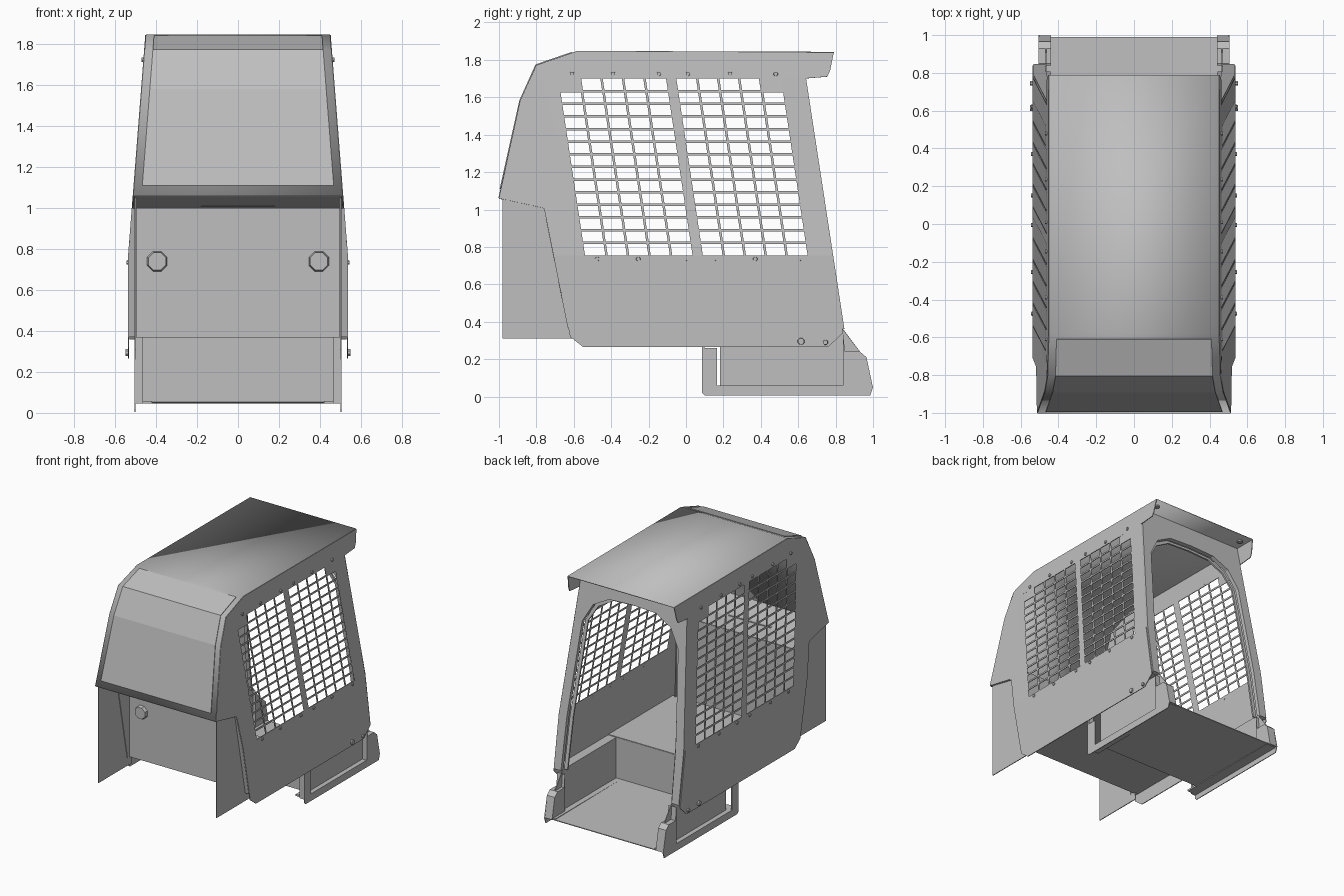
import bpy, bmesh, math
from mathutils import Matrix, Vector

cube = bpy.data.objects.get("Cube")
if cube:
    bpy.data.objects.remove(cube, do_unlink=True)

# Single painted-steel colour
steel = bpy.data.materials.new("grey_paint")
steel.use_nodes = True
GREY = (0.52, 0.52, 0.52, 1)
steel.diffuse_color = GREY
steel.node_tree.nodes["Principled BSDF"].inputs["Base Color"].default_value = GREY


def side_x(z):
    """Half width of the cab at height z: upright below the sill, leaning in above."""
    return 0.535 - 0.078 * max(0, z - 0.755)


def finish(name, bm, thick=0, mirror=False):
    mesh = bpy.data.meshes.new(name)
    bm.to_mesh(mesh)
    bm.free()
    mesh.materials.append(steel)
    ob = bpy.data.objects.new(name, mesh)
    bpy.context.collection.objects.link(ob)
    if thick:
        mod = ob.modifiers.new("Thickness", 'SOLIDIFY')
        mod.thickness, mod.offset = thick, 0
    if mirror:
        ob.modifiers.new("Mirror", 'MIRROR')
    return ob


def sheet(name, polys, thick=0.006, mirror=True):
    """Thin plates from lists of 3D corners."""
    bm = bmesh.new()
    for poly in polys:
        bm.faces.new([bm.verts.new(p) for p in poly])
    bmesh.ops.remove_doubles(bm, verts=bm.verts, dist=0.0005)
    return finish(name, bm, thick, mirror)


def ribbon(name, path, half, thick=0.006):
    """Plate folded along a (y, z) path, spanning the cab width."""
    bm = bmesh.new()
    rows = [[bm.verts.new((s * half(z), y, z)) for s in (-1, 1)] for y, z in path]
    for a, b in zip(rows, rows[1:]):
        bm.faces.new((a[0], a[1], b[1], b[0]))
    return finish(name, bm, thick)


def box(name, lo, hi, mirror=True):
    bm = bmesh.new()
    bmesh.ops.create_cube(bm, size=1)
    for v in bm.verts:
        v.co = [l + (c + 0.5) * (h - l) for c, l, h in zip(v.co, lo, hi)]
    return finish(name, bm, 0, mirror)


def discs(name, items, axis, depth, sides=8):
    """Short cylinders; items are (centre, radius)."""
    bm = bmesh.new()
    turn = Vector((0, 0, 1)).rotation_difference(Vector(axis)).to_matrix().to_4x4()
    spin = Matrix.Rotation(math.pi / sides, 4, 'Z')
    for centre, r in items:
        bmesh.ops.create_cone(bm, cap_ends=True, segments=sides, radius1=r, radius2=r * 0.85,
                              depth=depth, matrix=Matrix.Translation(centre) @ turn @ spin)
    return finish(name, bm, 0, True)


def on_side(points):
    return [(side_x(z), y, z) for y, z in points]


# Side panels, built around two leaning windows
SILL, HEAD, LEAN = 0.755, 1.70, 0.15


def lean(y, z):
    return y - LEAN * (z - SILL)


A0, A1, B0, B1 = -0.54, 0.035, 0.09, 0.65
lower = [(-.706, SILL), (-.62, .32), (-.55, .265), (.76, .265), (.84, .34), (.776, SILL),
         (B1, SILL), (B0, SILL), (A1, SILL), (A0, SILL)]
front = [(-.706, SILL), (A0, SILL), (lean(A0, HEAD), HEAD), (-.831, HEAD), (-.885, 1.58),
         (-1, 1.06), (-.77, 1.01), (-.755, 1.0)]
upper = [(-.831, HEAD), (-.8, 1.77), (-.58, 1.845), (.79, 1.84), (.77, 1.74), (.755, 1.71),
         (.632, HEAD), (lean(B1, HEAD), HEAD), (lean(B0, HEAD), HEAD),
         (lean(A1, HEAD), HEAD), (lean(A0, HEAD), HEAD)]
rear = [(B1, SILL), (.776, SILL), (.632, HEAD), (lean(B1, HEAD), HEAD)]
middle = [(A1, SILL), (B0, SILL), (lean(B0, HEAD), HEAD), (lean(A1, HEAD), HEAD)]
sheet("side_panel", [on_side(p) for p in (lower, front, upper, rear, middle)])

# Window guards: leaning bars, level bars and one blanked corner cell each
ROWS, COLS, BAR = 14, 5, 0.0065
pitch = (HEAD - SILL) / ROWS
bars = []


def guard_quad(y0, y1, z0, z1):
    bars.append(on_side([(lean(y0, z0), z0), (lean(y1, z0), z0),
                         (lean(y1, z1), z1), (lean(y0, z1), z1)]))


for y0, y1, blank in ((A0, A1, 0), (B0, B1, COLS - 1)):
    step = (y1 - y0) / COLS
    for c in range(1, COLS):
        guard_quad(y0 + c * step - BAR, y0 + c * step + BAR, SILL, HEAD)
    for r in range(1, ROWS):
        z = SILL + r * pitch
        guard_quad(y0, y1, z - BAR, z + BAR)
    guard_quad(y0 + blank * step, y0 + (blank + 1) * step, HEAD - pitch, HEAD)
sheet("window_guard", bars, 0.005)

# Guard bolts and pivot bolts
bolts = [((side_x(1.72) + .004, y, 1.725), .013) for y in (-.61, -.39, -.145, .01, .235, .48)]
bolts += [((.538, y, .735), .013) for y in (-.475, -.255, -.005, .15, .37, .62)]
discs("guard_bolt", bolts, (1, 0, 0), .014)
discs("pivot_bolt", [((.541, .615, .295), .02), ((.541, .745, .29), .015)], (1, 0, 0), .018)

# Hood and roof, with a shallow plate on the sloping hood
hood = ribbon("hood_and_roof", [(-1, 1.06), (-.885, 1.58), (-.8, 1.77), (-.58, 1.845), (.79, 1.84)],
              side_x)
ribbon("hood_plate", [(-.994, 1.11), (-.889, 1.582), (-.803, 1.774), (-.61, 1.84)],
       lambda z: side_x(z) - .04, .005)
bpy.ops.object.select_all(action='DESELECT')
hood.select_set(True)
bpy.context.view_layer.objects.active = hood
bpy.ops.object.shade_smooth_by_angle(angle=math.radians(25))
discs("roof_bolt", [((.39, .72, 1.832), .022)], (0, 0, 1), .012)

# Ledge under the hood, front wall, seat deck and footwell
ribbon("hood_ledge", [(-1, 1.06), (-.77, 1.01), (-.6, 1.0)], lambda z: side_x(z) - .003)
box("ledge_strip", (-.18, -.79, 1.008), (.18, -.77, 1.02), False)
ribbon("front_wall", [(-.6, 1.0), (-.6, .37)], lambda z: .5)
ribbon("seat_deck", [(-.6, .37), (.185, .37)], lambda z: .53)
ribbon("seat_riser", [(.185, .37), (.185, .055)], lambda z: .465)
ribbon("footwell_floor", [(.185, .055), (.99, .05)], lambda z: .465)
sheet("footwell_wall", [[(.465, .185, .055), (.465, .97, .055), (.465, .93, .24),
                         (.465, .835, .365), (.465, .185, .365)],
                        [(.465, .185, .365), (.465, .835, .365), (.533, .835, .365),
                         (.533, .185, .365)]])
discs("front_lamp", [((.395, -.612, .74), .054)], (0, -1, 0), .03)

# Front cheek plates and the flange joining them to the side panels
sheet("cheek_plate", [[(.502, -.98, 1.055), (.502, -.98, .31), (.502, -.58, .31),
                       (.502, -.6, 1.0), (.502, -.77, 1.01)]])
sheet("cheek_flange", [[(.495, -.63, .37), (side_x(.37), -.63, .37),
                        (side_x(SILL), -.706, SILL), (side_x(1), -.755, 1.0), (.495, -.755, 1.0)]])

# Base side frames with their open slot
sheet("base_frame", [
    [(.503, y, z) for y, z in ((.085, .02), (.1, .005), (.985, .005), (1, .05), (.997, .06),
                               (.165, .06), (.165, .26), (.085, .26))],
    [(.503, y, z) for y, z in ((.84, .06), (.997, .06), (.965, .21), (.93, .24), (.85, .24),
                               (.84, .34))]])
box("base_post", (.465, .085, .045), (.503, .1, .37))
box("base_rail", (.42, .1, .045), (.503, .985, .058))

# Rear corner blocks, extruded from their side profile
profile = [(.84, .05), (.997, .05), (.965, .21), (.93, .24), (.85, .24), (.84, .34)]
bm = bmesh.new()
face = bm.faces.new([bm.verts.new((.44, y, z)) for y, z in profile])
ext = bmesh.ops.extrude_face_region(bm, geom=[face])
bmesh.ops.translate(bm, vec=(.062, 0, 0),
                    verts=[v for v in ext["geom"] if isinstance(v, bmesh.types.BMVert)])
bmesh.ops.recalc_face_normals(bm, faces=bm.faces)
finish("rear_corner", bm, 0, True)


# Door frame: leaning half ring with a chamfered arch
def on_door(x, z):
    return (x, .835 - (z - .34) * .153, z)


def door_ring(name, outer, inner, thick):
    quads = [[on_door(*p) for p in (outer[i], outer[i + 1], inner[i + 1], inner[i])]
             for i in range(len(outer) - 1)]
    return sheet(name, quads, thick)


def edge(z):
    return (side_x(z) - .004, z)


opening = [(.47, .36), (.462, SILL), (.408, 1.46), (.33, 1.6), (.2, 1.67), (0, 1.68)]
door_ring("door_frame", [edge(.36), edge(SILL), edge(1.5), edge(1.7), (.33, 1.835), (0, 1.835)],
          opening, .03)
sheet("door_header_corner", [[on_door(*p) for p in (edge(1.7), edge(1.835), (.33, 1.835))]], .03)
# Inner seal lip around the opening
lip = [(x * .94, z - (.02 if z > 1.5 else 0)) for x, z in opening]
ring = door_ring("door_seal", opening, lip, .012)
ring.location.y = -.03
